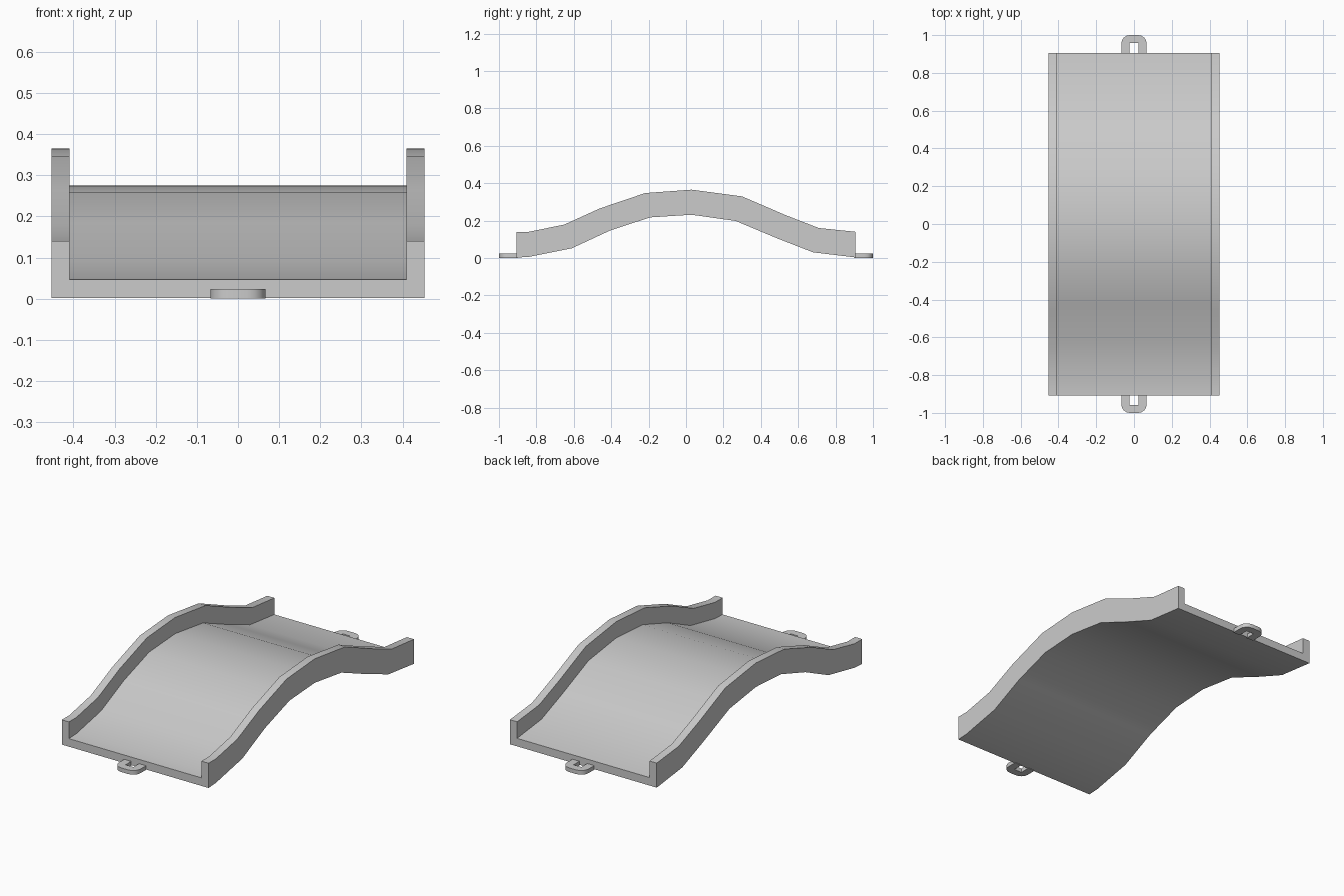
import bpy, bmesh
from math import sin, cos, pi, radians

if "Cube" in bpy.data.objects:
    bpy.data.objects.remove(bpy.data.objects["Cube"])


def finish(name, bm, angle=30):
    bmesh.ops.recalc_face_normals(bm, faces=bm.faces)
    me = bpy.data.meshes.new(name)
    bm.to_mesh(me)
    bm.free()
    ob = bpy.data.objects.new(name, me)
    bpy.context.collection.objects.link(ob)
    bpy.ops.object.select_all(action='DESELECT')
    ob.select_set(True)
    bpy.context.view_layer.objects.active = ob
    bpy.ops.object.shade_smooth_by_angle(angle=radians(angle))
    return ob


# Side profile stations: bottom (y, z) and rail top (y, z)
bottom = [(-.907, .002), (-.84, .006), (-.61, .052), (-.405, .147), (-.192, .217),
          (.03, .231), (.265, .198), (.487, .105), (.68, .03), (.905, .003)]
top = [(-.907, .14), (-.84, .14), (-.652, .178), (-.46, .265), (-.218, .347),
       (.03, .365), (.30, .329), (.53, .23), (.71, .16), (.905, .14)]

# Channel cross-section: x and height fraction between bottom and rail top
W, I, F = .453, .409, .325
section = [(-W, 0), (W, 0), (W, 1), (I, 1), (I, F), (-I, F), (-I, 1), (-W, 1)]

# Arched deck with side rails
bm = bmesh.new()
rings = [[bm.verts.new((x, b[0] + (t[0] - b[0]) * f, b[1] + (t[1] - b[1]) * f))
          for x, f in section] for b, t in zip(bottom, top)]
n = len(section)
for r0, r1 in zip(rings, rings[1:]):
    for i in range(n):
        j = (i + 1) % n
        bm.faces.new((r0[i], r0[j], r1[j], r1[i]))
for r in (rings[0], rings[-1]):
    bm.faces.new((r[0], r[1], r[4], r[5]))
    bm.faces.new((r[1], r[2], r[3], r[4]))
    bm.faces.new((r[0], r[5], r[6], r[7]))
finish("bridge_deck", bm)


# Coupling loops: a U-shaped strip with rounded outer corners at each end
def coupling(name, s):
    hw, hi, y0, yi, y1, rad, h = .067, .024, .9, .957, 1.0, .045, .023
    arc = [(hw - rad + rad * cos(a * pi / 8), y1 - rad + rad * sin(a * pi / 8))
           for a in range(5)]
    outer = [(hw, y0)] + arc + [(-x, y) for x, y in reversed(arc)] + [(-hw, y0)]
    inner = [(hi, y0)] + [(hi, yi)] * 5 + [(-hi, yi)] * 5 + [(-hi, y0)]
    bm = bmesh.new()
    rows = [[bm.verts.new((x, s * y, z)) for x, y, z in
             ((*o, 0), (*o, h), (*i, h), (*i, 0))] for o, i in zip(outer, inner)]
    for a, b in zip(rows, rows[1:]):
        for k in range(4):
            m = (k + 1) % 4
            bm.faces.new((a[k], a[m], b[m], b[k]))
    bm.faces.new(rows[0])
    bm.faces.new(rows[-1])
    bmesh.ops.remove_doubles(bm, verts=bm.verts, dist=.0001)
    finish(name, bm)


coupling("front_coupling_loop", -1)
coupling("back_coupling_loop", 1)
